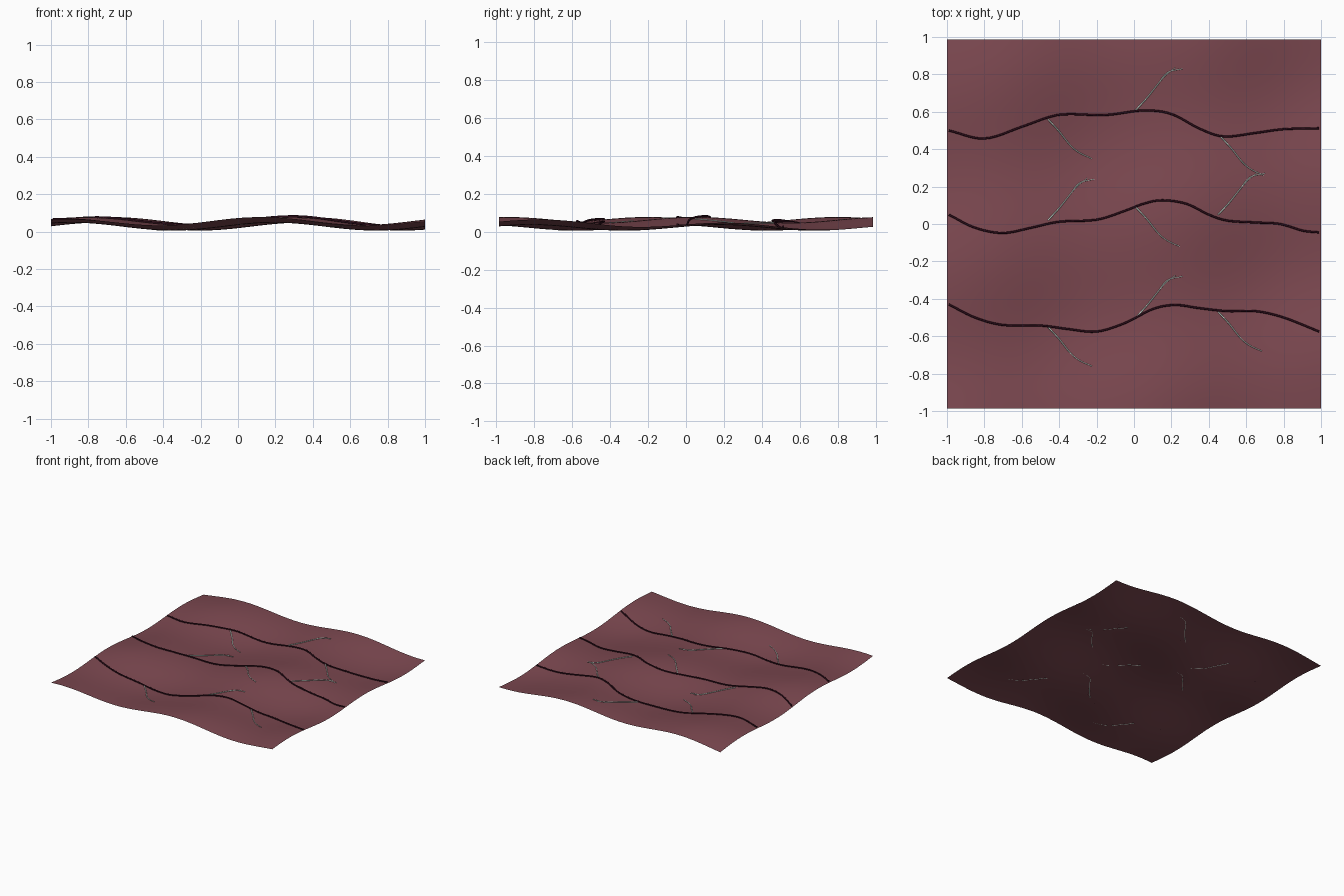
import bpy, bmesh, math
from mathutils import Vector

if "Cube" in bpy.data.objects:
    bpy.data.objects.remove(bpy.data.objects["Cube"])


def material(name, rgb):
    m = bpy.data.materials.new(name)
    m.diffuse_color = (*rgb, 1)
    m.use_nodes = True
    m.node_tree.nodes["Principled BSDF"].inputs["Base Color"].default_value = m.diffuse_color
    return m


FLESH = material("dusky rose", (0.205, 0.066, 0.082))
DARK = material("dark maroon", (0.028, 0.004, 0.011))
PALE = material("pale grey green", (0.68, 0.80, 0.72))


def height(x, y):
    """Gentle rolling surface: a main wave along x and a smaller one along y."""
    main = 0.021 * math.cos(6 * (x - 0.26) - 0.85 * y)
    cross = 0.015 * math.cos(6.5 * y - 1.5 * x + 0.07)
    return 0.042 + main + cross


def smooth_path(pts, steps):
    """Catmull-Rom interpolation of 2D points."""
    p = [Vector(q) for q in pts]
    p = [2 * p[0] - p[1]] + p + [2 * p[-1] - p[-2]]
    out = []
    for a, b, c, d in zip(p, p[1:], p[2:], p[3:]):
        for i in range(steps):
            t = i / steps
            out.append(0.5 * (2 * b + (c - a) * t + (2 * a - 5 * b + 4 * c - d) * t * t
                              + (3 * b - a - 3 * c + d) * t ** 3))
    return out + [p[-2]]


def tube(name, pts, r0, r1, lift, mat, sides=8, steps=6):
    """Tapered tube draped along the surface."""
    path = smooth_path(pts, steps)
    bm = bmesh.new()
    rings = []
    for i, q in enumerate(path):
        d = (path[min(i + 1, len(path) - 1)] - path[max(i - 1, 0)]).normalized()
        side = Vector((-d.y, d.x, 0))
        r = r0 + (r1 - r0) * i / (len(path) - 1)
        c = Vector((q.x, q.y, height(q.x, q.y) + lift))
        rings.append([bm.verts.new(c + side * (r * math.cos(a)) + Vector((0, 0, r * math.sin(a))))
                      for a in (2 * math.pi * k / sides for k in range(sides))])
    for a, b in zip(rings, rings[1:]):
        for k in range(sides):
            n = (k + 1) % sides
            bm.faces.new((a[k], a[n], b[n], b[k]))
    bm.faces.new(rings[0])
    bm.faces.new(rings[-1])
    bmesh.ops.recalc_face_normals(bm, faces=bm.faces[:])
    return finish(name, bm, mat)


def finish(name, bm, mat):
    me = bpy.data.meshes.new(name)
    for f in bm.faces:
        f.smooth = len(f.verts) == 4
    bm.to_mesh(me)
    bm.free()
    me.materials.append(mat)
    ob = bpy.data.objects.new(name, me)
    bpy.context.collection.objects.link(ob)
    return ob


# Rolling ground sheet
bm = bmesh.new()
bmesh.ops.create_grid(bm, x_segments=80, y_segments=80, size=1)
for v in bm.verts:
    v.co.y *= 0.986
    v.co.z = height(v.co.x, v.co.y)
finish("wavy_sheet", bm, FLESH)

# Three long dark veins running side to side
veins = {
    "back_vein": [(-.99, .50), (-.8, .457), (-.6, .52), (-.45, .573), (-.35, .587), (-.15, .583),
                  (.05, .607), (.2, .588), (.35, .51), (.48, .468), (.65, .487), (.8, .507), (.99, .512)],
    "middle_vein": [(-.99, .05), (-.85, -.02), (-.7, -.048), (-.55, -.02), (-.4, .012), (-.2, .023),
                    (-.05, .07), (.05, .108), (.15, .127), (.28, .108), (.4, .05), (.5, .018),
                    (.65, .008), (.78, 0), (.9, -.035), (.99, -.045)],
    "front_vein": [(-.99, -.43), (-.85, -.5), (-.7, -.54), (-.5, -.543), (-.35, -.562), (-.2, -.575),
                   (-.05, -.53), (.1, -.455), (.22, -.433), (.35, -.45), (.5, -.466),
                   (.65, -.466), (.8, -.5), (.99, -.575)],
}
for name, pts in veins.items():
    tube(name, pts, 0.0055, 0.0055, 0.0055, DARK)

# Fine pale capillaries branching from the veins, alternating up and down
starts = [(-.46, .56, -1), (.01, .61, 1), (.46, .47, -1),
          (-.46, .02, 1), (.01, .09, -1), (.45, .05, 1),
          (-.46, -.55, -1), (.01, -.50, 1), (.45, -.47, -1)]
for i, (x, y, s) in enumerate(starts):
    stem = [(0, 0), (.06, .065), (.12, .14), (.17, .18), (.235, .21)]
    if s > 0:
        stem[-2:] = [(.17, .20), (.25, .22)]
    tube(f"capillary_{i + 1}", [(x + a, y + b * s) for a, b in stem],
         0.0042, 0.0022, 0.002, PALE, sides=6, steps=4)
    if s > 0:
        twig = [(.12, .14), (.16, .185), (.21, .225)]
        tube(f"twig_{i + 1}", [(x + a, y + b) for a, b in twig],
             0.0025, 0.0018, 0.002, PALE, sides=6, steps=4)
